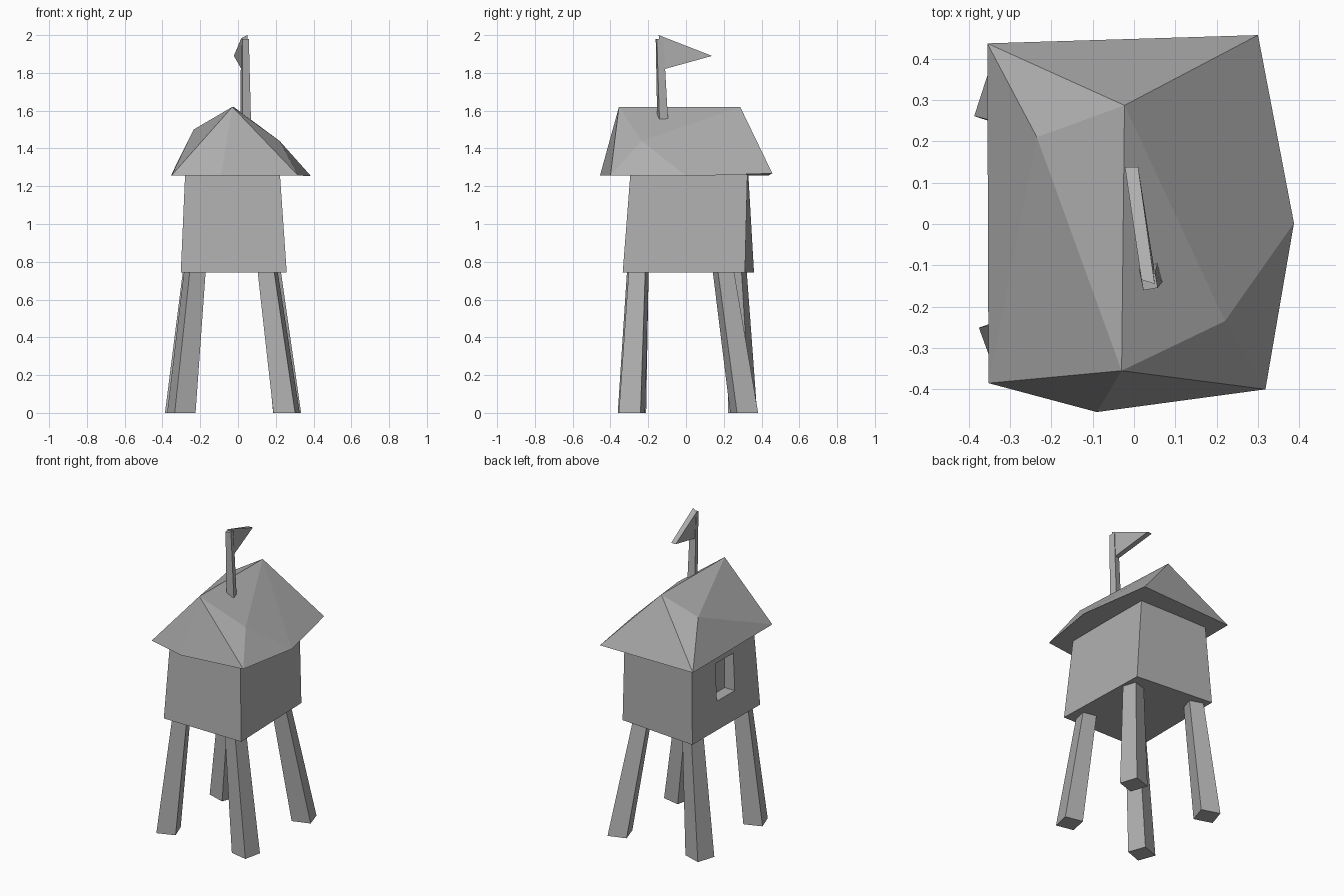
import bpy, bmesh, math
from mathutils import Vector

if "Cube" in bpy.data.objects:
    bpy.data.objects.remove(bpy.data.objects["Cube"])

# Mid-grey shared by every part
grey = bpy.data.materials.new("grey")
grey.diffuse_color = (.43, .43, .43, 1)
grey.use_nodes = True
grey.node_tree.nodes["Principled BSDF"].inputs["Base Color"].default_value = grey.diffuse_color


def make(name, verts, faces):
    """Closed flat-shaded mesh with outward normals."""
    bm = bmesh.new()
    vs = [bm.verts.new(v) for v in verts]
    for f in faces:
        bm.faces.new([vs[i] for i in f])
    bmesh.ops.recalc_face_normals(bm, faces=bm.faces[:])
    me = bpy.data.meshes.new(name)
    bm.to_mesh(me)
    bm.free()
    me.materials.append(grey)
    ob = bpy.data.objects.new(name, me)
    bpy.context.collection.objects.link(ob)
    return ob


def loft(name, low, high):
    """Join two rings of equal length into a capped solid."""
    n = len(low)
    sides = [(i, (i + 1) % n, n + (i + 1) % n, n + i) for i in range(n)]
    return make(name, low + high, sides + [tuple(range(n)), tuple(range(n, 2 * n))])


def square(cx, cy, z, radius, deg):
    return [Vector((cx + radius * math.cos(math.radians(deg + 90 * i)),
                    cy + radius * math.sin(math.radians(deg + 90 * i)), z))
            for i in range(4)]


# Splayed, tapered legs: foot centre, top centre, foot radius, turn
for name, foot, top, radius, turn in [
    ("front_left_leg", (-.30, -.286), (-.228, -.255), .083, 65),
    ("front_right_leg", (.257, -.286), (.156, -.25), .083, 33),
    ("back_left_leg", (-.31, .30), (-.235, .265), .086, 27),
    ("back_right_leg", (.260, .308), (.17, .197), .083, 63),
]:
    loft(name, square(*foot, 0, radius, turn), square(*top, .755, .063, turn))

# Crooked cabin
cabin = loft("cabin",
             [(-.303, -.33, .743), (.258, -.335, .743), (.238, .312, .743), (-.298, .36, .743)],
             [(-.28, -.295, 1.262), (.222, -.295, 1.262), (.215, .325, 1.262), (-.272, .33, 1.262)])

# Window recess cut into the left wall
bpy.ops.mesh.primitive_cube_add(size=1, location=(-.325, .008, 1.046))
cutter = bpy.context.object
cutter.name = "window_cutter"
cutter.scale = (.21, .182, .24)
cutter.hide_render = True
cutter.data.materials.append(grey)
mod = cabin.modifiers.new("window", "BOOLEAN")
mod.operation = "DIFFERENCE"
mod.solver = "EXACT"
mod.object = cutter
bpy.context.view_layer.objects.active = cabin
bpy.ops.object.modifier_apply(modifier=mod.name)
bpy.data.objects.remove(cutter)

# Roof: eaves 0-5, ridge 6-7, slope bumps 8 (left) and 9 (right)
make("roof",
     [(-.355, .437, 1.257), (.30, .457, 1.268), (.387, .002, 1.253),
      (.318, -.40, 1.257), (-.09, -.455, 1.258), (-.352, -.385, 1.257),
      (-.03, -.355, 1.62), (-.023, .287, 1.62),
      (-.235, .21, 1.50), (.22, -.235, 1.44)],
     [(0, 1, 7), (5, 4, 6), (4, 3, 6),
      (0, 7, 8), (8, 7, 6), (5, 8, 6), (0, 8, 5),
      (1, 2, 7), (2, 9, 7), (7, 9, 6), (2, 3, 9), (3, 6, 9),
      (0, 1, 2, 3, 4, 5)])

# Flagpole
loft("flagpole", square(.040, -.124, 1.555, .033, 60), square(.037, -.14, 1.98, .025, 55))

# Wedge-shaped pennant
loft("flag",
     [(.018, -.135, 1.985), (.018, -.115, 1.82), (-.022, .138, 1.89)],
     [(.05, -.145, 2.0), (.05, -.115, 1.82), (.01, .138, 1.89)])
